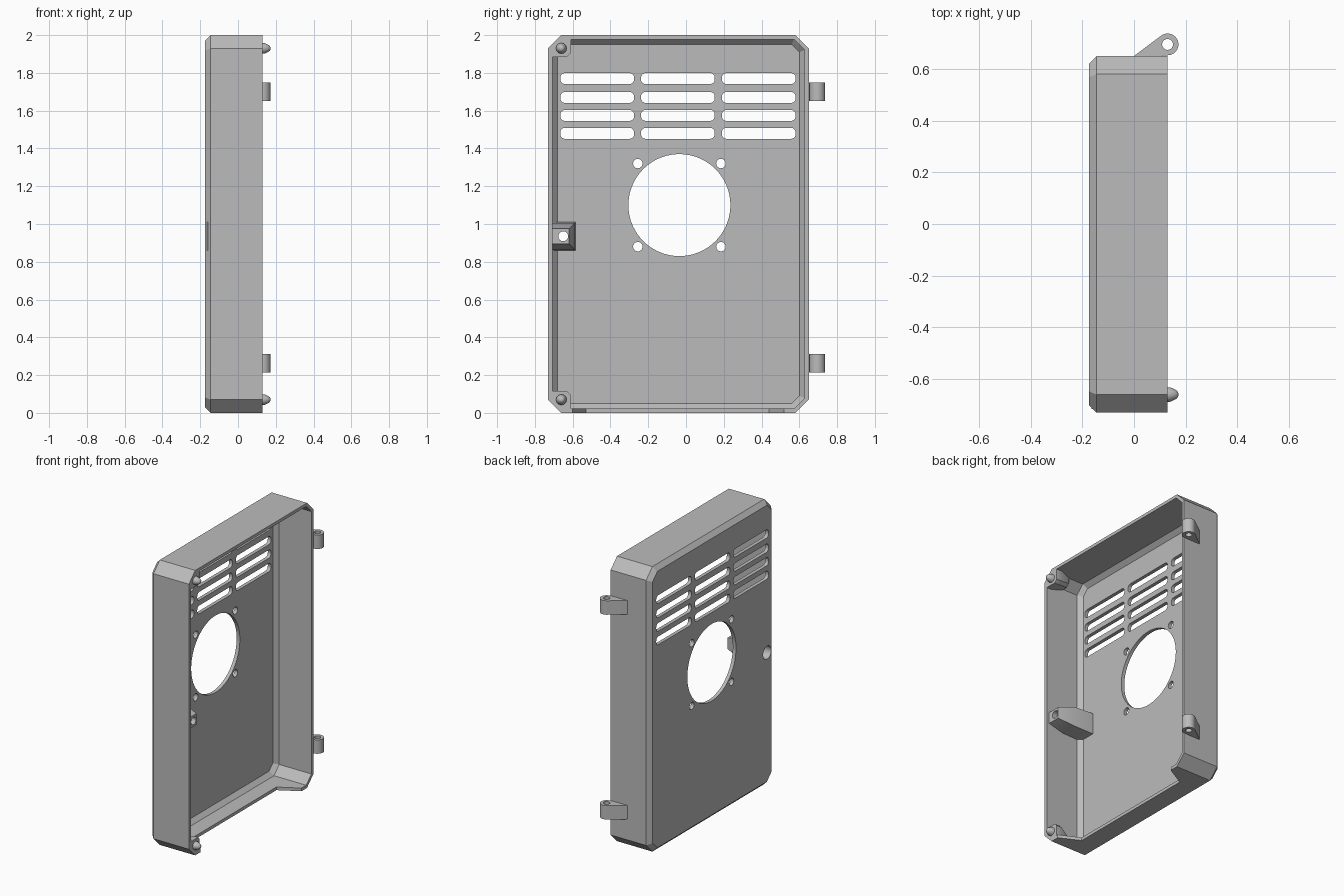
import bpy, bmesh
from math import sin, cos, pi
from mathutils import Vector

if "Cube" in bpy.data.objects:
    bpy.data.objects.remove(bpy.data.objects["Cube"])

grey = bpy.data.materials.new("plain grey")
grey.use_nodes = True
grey.diffuse_color = (0.5, 0.5, 0.5, 1)
grey.node_tree.nodes["Principled BSDF"].inputs["Base Color"].default_value = (0.5, 0.5, 0.5, 1)

Y0, Y1, Z0, Z1 = -0.73, 0.65, 0.0, 2.0     # outline of the cover
BACK, RIM, WALL, CORNER = -0.175, 0.13, 0.022, 0.07


def loft(bm, rings):
    """Closed solid through a list of equal-length point rings."""
    rows = [[bm.verts.new(p) for p in ring] for ring in rings]
    n = len(rows[0])
    faces = [bm.faces.new(rows[0]), bm.faces.new(rows[-1])]
    for a, b in zip(rows, rows[1:]):
        for i in range(n):
            j = (i + 1) % n
            faces.append(bm.faces.new((a[i], a[j], b[j], b[i])))
    bmesh.ops.recalc_face_normals(bm, faces=faces)


def finish(bm, name):
    mesh = bpy.data.meshes.new(name)
    bm.to_mesh(mesh)
    bm.free()
    mesh.materials.append(grey)
    obj = bpy.data.objects.new(name, mesh)
    bpy.context.collection.objects.link(obj)
    return obj


def solid(name, rings):
    bm = bmesh.new()
    loft(bm, rings)
    return finish(bm, name)


def octagon(x, inset):
    """Cover outline, moved inward, with evenly offset clipped corners."""
    c = CORNER - 0.586 * inset
    a, b, d, e = Y0 + inset, Y1 - inset, Z0 + inset, Z1 - inset
    return [(x, a + c, d), (x, b - c, d), (x, b, d + c), (x, b, e - c),
            (x, b - c, e), (x, a + c, e), (x, a, e - c), (x, a, d + c)]


def circle(x, y, z, r, n=32):
    return [(x, y + r * cos(2 * pi * i / n), z + r * sin(2 * pi * i / n)) for i in range(n)]


def rect(x, ya, yb, za, zb):
    return [(x, ya, za), (x, yb, za), (x, yb, zb), (x, ya, zb)]


def slot(x, y, z, half_w, half_h, r):
    """Rounded rectangle in the plane of the back."""
    pts = []
    for k, (sy, sz) in enumerate([(1, 1), (-1, 1), (-1, -1), (1, -1)]):
        for s in range(6):
            a = (k + s / 5) * pi / 2
            pts.append((x, y + sy * (half_w - r) + r * cos(a), z + sz * (half_h - r) + r * sin(a)))
    return pts


def boolean(obj, other, operation):
    other.hide_render = True
    mod = obj.modifiers.new(operation, 'BOOLEAN')
    mod.object, mod.operation, mod.solver = other, operation, 'EXACT'
    dg = bpy.context.evaluated_depsgraph_get()
    mesh = bpy.data.meshes.new_from_object(obj.evaluated_get(dg))
    obj.modifiers.clear()
    obj.data = mesh
    bpy.data.objects.remove(other)


# Tray-shaped cover with bevelled back edge and inner fillet
cover = solid("cover_shell", [
    octagon(BACK + 0.025, 0.05), octagon(BACK + 0.055, WALL), octagon(RIM, WALL),
    octagon(RIM, 0), octagon(BACK + 0.03, 0), octagon(BACK, 0.03)])
# Open the ring of the loft: its first cap is the inner floor, its last the back

# Latch boss on the free side
boss = solid("latch_boss", [rect(BACK + 0.01, -0.715, -0.585, 0.86, 1.01),
                            rect(0.0, -0.715, -0.59, 0.865, 1.005),
                            rect(0.11, -0.715, -0.62, 0.895, 0.975)])
boolean(cover, boss, 'UNION')

# Cutters: fan opening, screw holes, vents, latch hole and cable gap
bm = bmesh.new()
FAN_Y, FAN_Z = -0.035, 1.10
FAR = -0.08


def drill(ring, *args):
    loft(bm, [ring(BACK - 0.05, *args), ring(FAR, *args)])


drill(circle, FAN_Y, FAN_Z, 0.27, 72)
for sy in (-1, 1):
    for sz in (-1, 1):
        drill(circle, FAN_Y + sy * 0.22, FAN_Z + sz * 0.22, 0.025, 24)
for y in (-0.47, -0.043, 0.385):
    for z in (1.77, 1.67, 1.575, 1.48):
        drill(slot, y, z, 0.195, 0.029, 0.024)
loft(bm, [circle(BACK - 0.05, -0.65, 0.935, 0.045), circle(0.03, -0.65, 0.935, 0.045),
          circle(0.03, -0.65, 0.935, 0.026), circle(0.2, -0.65, 0.935, 0.026)])
gap = [(RIM + 0.02, -0.61), (RIM + 0.02, 0.53), (RIM - 0.14, 0.44), (RIM - 0.14, -0.53)]
loft(bm, [[(x, y, z) for x, y in gap] for z in (-0.05, 0.04)])
boolean(cover, finish(bm, "cutter"), 'DIFFERENCE')
parts = [cover]

# Corner pads with locating pegs, mirrored top and bottom
for name, flip in (("upper", False), ("lower", True)):
    def place(ring):
        return [(x, y, Z1 - z if flip else z) for x, y, z in ring]

    def pad(x, y, z):
        return [(x, -0.715, 1.92), (x, -0.715, z), (x, y - 0.02, z), (x, y, z + 0.02),
                (x, y, 1.985), (x, -0.65, 1.985)]
    parts.append(solid(name + "_corner_pad", [
        place(pad(0.0, -0.645, 1.915)), place(pad(0.09, -0.61, 1.885)),
        place(pad(RIM, -0.61, 1.885))]))
    profile = [(0.12, 0.028), (0.14, 0.028), (0.16, 0.019), (0.168, 0.013), (0.172, 0.005)]
    parts.append(solid(name + "_locating_peg", [
        place(circle(x, -0.66, 1.93, r)) for x, r in profile]))

# Hinge lugs: teardrop outline with a pin hole
EYE = Vector((0.13, 0.695))
N = 36
for name, za, zb in (("lower", 0.215, 0.312), ("upper", 1.652, 1.75)):
    arc = [EYE + 0.042 * Vector((cos(a), sin(a)))
           for a in (-pi / 2 + i * 1.2 * pi / (N - 3) for i in range(N - 2))]
    outline = arc + [Vector((0.0, 0.65)), Vector((0.0, 0.64))]
    lug = solid(name + "_hinge_lug", [[(p.x, p.y, z) for p in outline] for z in (za, zb)])
    pin = solid("cutter", [[(EYE.x + 0.021 * cos(2 * pi * i / N), EYE.y + 0.021 * sin(2 * pi * i / N), z)
                            for i in range(N)] for z in (za - 0.05, zb + 0.05)])
    boolean(lug, pin, 'DIFFERENCE')
    parts.append(lug)

# Smooth round surfaces, keep edges sharp
bpy.ops.object.select_all(action='DESELECT')
for obj in parts:
    obj.select_set(True)
bpy.context.view_layer.objects.active = cover
bpy.ops.object.shade_smooth_by_angle(angle=0.5)
